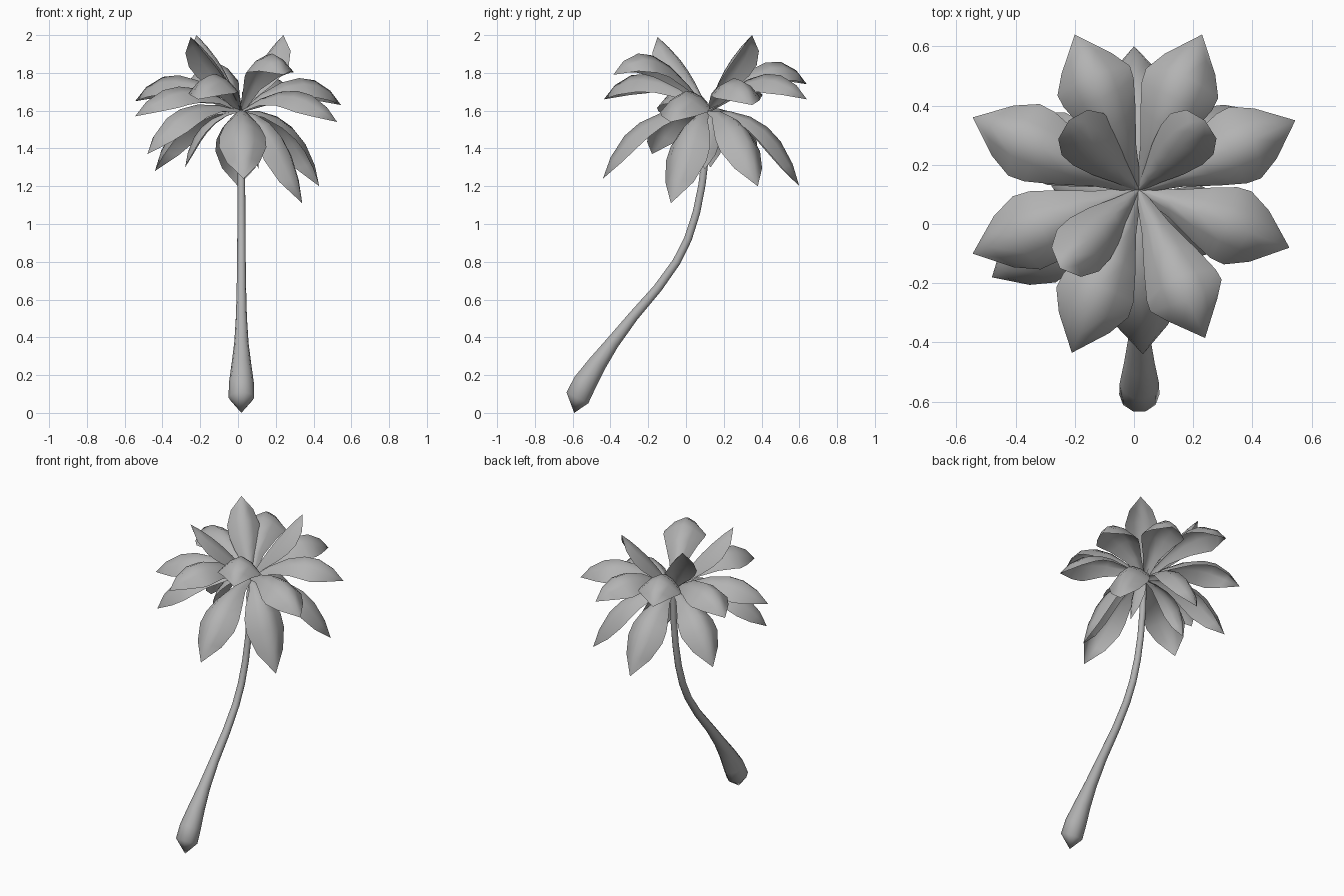
import bpy, bmesh, math
from mathutils import Vector

cube = bpy.data.objects.get("Cube")
if cube:
    bpy.data.objects.remove(cube)

grey = bpy.data.materials.new("plain grey")
grey.use_nodes = True
grey.diffuse_color = (0.45, 0.45, 0.45, 1)
grey.node_tree.nodes["Principled BSDF"].inputs["Base Color"].default_value = (0.45, 0.45, 0.45, 1)

CROWN = Vector((0.015, 0.115, 1.60))


def finish(name, bm, angle):
    bmesh.ops.recalc_face_normals(bm, faces=bm.faces)
    mesh = bpy.data.meshes.new(name)
    bm.to_mesh(mesh)
    bm.free()
    mesh.materials.append(grey)
    ob = bpy.data.objects.new(name, mesh)
    bpy.context.collection.objects.link(ob)
    bpy.ops.object.select_all(action="DESELECT")
    ob.select_set(True)
    bpy.context.view_layer.objects.active = ob
    bpy.ops.object.shade_smooth_by_angle(angle=math.radians(angle))
    return ob


def bridge(bm, a, b, closed):
    n = len(a)
    for i in range(n if closed else n - 1):
        j = (i + 1) % n
        bm.faces.new((a[i], a[j], b[j], b[i]))


def make_trunk():
    # y, z, radius along the leaning stem
    path = [(-.575, .08, .068), (-.535, .16, .066), (-.47, .26, .052), (-.39, .37, .038),
            (-.28, .51, .029), (-.15, .66, .025), (-.05, .80, .023), (.01, .92, .022),
            (.055, 1.06, .021), (.085, 1.21, .02), (.105, 1.38, .02), (.115, 1.60, .018)]
    pts = [Vector((.018, y, z)) for y, z, r in path]
    bm = bmesh.new()
    rings = []
    for i, p in enumerate(pts):
        t = (pts[min(i + 1, len(pts) - 1)] - pts[max(i - 1, 0)]).normalized()
        side = Vector((1, 0, 0))
        up = side.cross(t)
        rings.append([bm.verts.new(p + path[i][2] * (side * math.cos(a) + up * math.sin(a)))
                      for a in (k * math.tau / 10 for k in range(10))])
    for a, b in zip(rings, rings[1:]):
        bridge(bm, a, b, True)
    # pointed root end and flat top
    tip = bm.verts.new((.018, -.592, 0))
    for i in range(10):
        bm.faces.new((rings[0][i], rings[0][i - 1], tip))
    bm.faces.new(rings[-1])
    finish("trunk", bm, 60)


def make_leaf(name, tip, reach, lift, half_width, droop):
    """Folded leaf on an arc; reach and lift place the middle control point."""
    tip = Vector(tip)
    flat = Vector((tip.x - CROWN.x, tip.y - CROWN.y, 0))
    mid = CROWN + flat * reach
    mid.z = lift
    side = flat.normalized().cross(Vector((0, 0, 1)))
    widths = [(0, .1), (.16, .38), (.33, .75), (.5, .97), (.66, 1), (.85, .7)]
    bm = bmesh.new()
    rows = []
    for t, w in widths:
        p = CROWN * (1 - t) ** 2 + mid * (2 * t * (1 - t)) + tip * t * t
        tangent = ((mid - CROWN) * (1 - t) + (tip - mid) * t).normalized()
        normal = side.cross(tangent)
        rows.append([bm.verts.new(p + side * (half_width * w * s)
                                  - normal * (droop * w * abs(s) ** 1.6))
                     for s in (-1, -.5, 0, .5, 1)])
    for a, b in zip(rows, rows[1:]):
        bridge(bm, a, b, False)
    end = bm.verts.new(tip)
    for a, b in zip(rows[-1], rows[-1][1:]):
        bm.faces.new((a, b, end))
    ob = finish(name, bm, 150)
    # keep the upper side of the leaf as the outside
    if sum(f.normal.z * f.area for f in ob.data.polygons) < 0:
        ob.data.flip_normals()


make_trunk()

# upright leaves
for i, tip in enumerate([(.24, .35, 2.0), (-.25, -.15, 1.99), (-.22, .35, 2.0)]):
    make_leaf(f"upright_leaf_{i + 1}", tip, .45, 1.86, .1, .075)

# spreading leaves
spreading = [(-.2, .64, 1.74), (.23, .64, 1.66), (.545, .35, 1.63), (.525, -.08, 1.54),
             (.24, -.385, 1.79), (-.21, -.435, 1.66), (-.545, -.1, 1.57), (-.545, .36, 1.65)]
for i, tip in enumerate(spreading):
    make_leaf(f"spreading_leaf_{i + 1}", tip, .67, tip[2] + .3, .132, .1)

# hanging leaves, the higher ones arching more
hanging = [(.03, -.44, 1.24), (.34, -.08, 1.11), (.43, .38, 1.2), (0, .6, 1.2),
           (-.44, .34, 1.28), (-.48, -.18, 1.37)]
for i, tip in enumerate(hanging):
    make_leaf(f"hanging_leaf_{i + 1}", tip, .8, 1.64 + .6 * (tip[2] - 1.22), .125, .09)

# small leaves close to the trunk
for i, tip in enumerate([(.11, .1, 1.29), (-.28, .13, 1.3)]):
    make_leaf(f"small_leaf_{i + 1}", tip, .9, 1.58, .075, .04)
